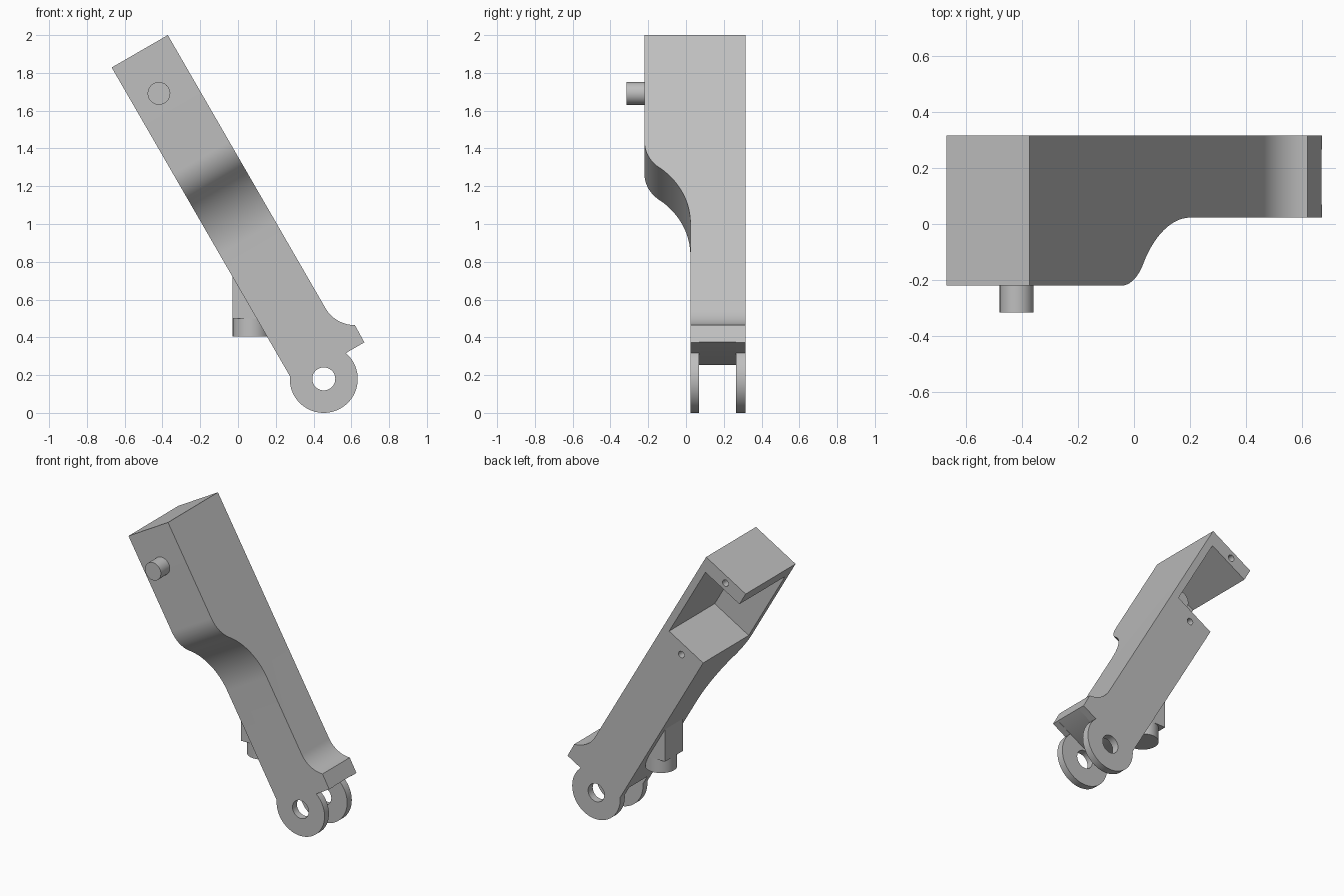
import bpy, bmesh
from math import sin, cos, atan2, pi, radians, sqrt

if "Cube" in bpy.data.objects:
    bpy.data.objects.remove(bpy.data.objects["Cube"], do_unlink=True)

grey = bpy.data.materials.new("light_grey")
grey.use_nodes = True
colour = (0.52, 0.52, 0.52, 1)
grey.diffuse_color = colour
grey.node_tree.nodes["Principled BSDF"].inputs["Base Color"].default_value = colour

# Arm frame: u runs up the tilted arm, v across it, origin at the lower pivot
PX, PZ = 0.454, 0.18
C, S = cos(pi / 3), sin(pi / 3)


def world(u, v, y):
    return (PX - C * u + S * v, y, PZ + S * u + C * v)


def prism(name, pts, lo, hi, place):
    """Extrude a 2D outline from lo to hi, with place() mapping to the world."""
    bm = bmesh.new()
    ends = [[bm.verts.new(place(a, b, d)) for a, b in pts] for d in (lo, hi)]
    bm.faces.new(ends[0])
    bm.faces.new(ends[1])
    n = len(pts)
    for i in range(n):
        j = (i + 1) % n
        bm.faces.new((ends[0][i], ends[0][j], ends[1][j], ends[1][i]))
    bmesh.ops.recalc_face_normals(bm, faces=bm.faces)
    mesh = bpy.data.meshes.new(name)
    bm.to_mesh(mesh)
    bm.free()
    mesh.materials.append(grey)
    ob = bpy.data.objects.new(name, mesh)
    bpy.context.collection.objects.link(ob)
    return ob


def by_depth(u, v, y):
    return world(u, v, y)


def by_width(u, y, v):
    return world(u, v, y)


def by_height(x, y, z):
    return (x, y, z)


def arc(cx, cy, r, start, end, n):
    return [(cx + r * cos(start + (end - start) * i / n),
             cy + r * sin(start + (end - start) * i / n)) for i in range(n + 1)]


def circle(cx, cy, r, n=40):
    return arc(cx, cy, r, 0, 2 * pi, n)[:-1]


def rect(a0, a1, b0, b1):
    return [(a0, b0), (a1, b0), (a1, b1), (a0, b1)]


def activate(ob):
    bpy.ops.object.select_all(action='DESELECT')
    ob.select_set(True)
    bpy.context.view_layer.objects.active = ob


def cut(ob, tool, operation='DIFFERENCE'):
    tool.hide_render = True
    activate(ob)
    mod = ob.modifiers.new("cut", 'BOOLEAN')
    mod.operation = operation
    mod.solver = 'EXACT'
    mod.object = tool
    bpy.ops.object.modifier_apply(modifier=mod.name)
    bpy.data.objects.remove(tool, do_unlink=True)


def smooth(ob):
    activate(ob)
    bpy.ops.object.shade_smooth_by_angle(angle=radians(30))


TOP, LOW, HIGH = 1.989, -0.148, 0.195
FRONT, STEP, BACK = -0.22, 0.023, 0.315
GAP = (0.07, 0.265)
EYE = 0.18

# Side outline: straight arm, round eye, stop flange and its fillet
u_eye = sqrt(EYE ** 2 - LOW ** 2)
outline = [(TOP, HIGH), (TOP, LOW)]
outline += arc(0, 0, EYE, atan2(LOW, u_eye), atan2(0.17, 0.06) - 2 * pi, 48)
outline += [(0.06, 0.283)]
outline += arc(0.32, HIGH + EYE, EYE, radians(210), radians(270), 14)
arm = prism("arm", outline, FRONT, BACK, by_depth)

# Front face steps back through an S curve
bend = radians(52)
s_curve = arc(1.338, FRONT + 0.2, 0.2, -pi / 2, -pi / 2 - bend, 12)
s_curve += arc(0.842, STEP - 0.43, 0.43, pi / 2 - bend, pi / 2, 20)[1:]
profile = [(2.5, 0.6), (2.5, FRONT - 0.1), (1.9, FRONT - 0.1)]
profile = [(2.5, 0.6), (2.5, FRONT)] + s_curve + [(-0.5, STEP), (-0.5, 0.6)]
cut(arm, prism("step_cutter", profile, -0.6, 0.6, by_width), 'INTERSECT')

# Pocket near the top, open to the back and the underside
cut(arm, prism("pocket_cutter", rect(1.35, 1.895, -0.4, HIGH - 0.048),
               FRONT + 0.046, 0.6, by_depth))

# Fork gap between the two eyes
gap = [(0.062, 0.5), (0.062, 0.04), (0.258, -0.3), (-0.5, -0.3), (-0.5, 0.5)]
cut(arm, prism("fork_cutter", gap, *GAP, by_depth))

# Pivot hole and the two small screw holes in the back
cut(arm, prism("pivot_cutter", circle(0, 0, 0.061), -0.1, 0.6, by_depth))
for u in (1.942, 1.28):
    cut(arm, prism("screw_cutter", circle(u, 0, 0.022, 24), 0.2, 0.6, by_depth))
smooth(arm)

# Pin through the front wall
smooth(prism("front_pin", circle(1.745, 0, 0.06), -0.315, -0.05, by_depth))

# Peg under the arm: square block with a round lower end
mid = sum(GAP) / 2
radius = (GAP[1] - GAP[0]) / 2
peg_x = -0.028 + radius
smooth(prism("peg_end", circle(peg_x, mid, radius), 0.405, 0.62, by_height))
block = [(peg_x - radius, 0.5), (0.15, 0.5), (0.15, 0.55), (peg_x - radius, 0.72)]
prism("peg_block", block, *GAP, lambda x, z, y: (x, y, z))
